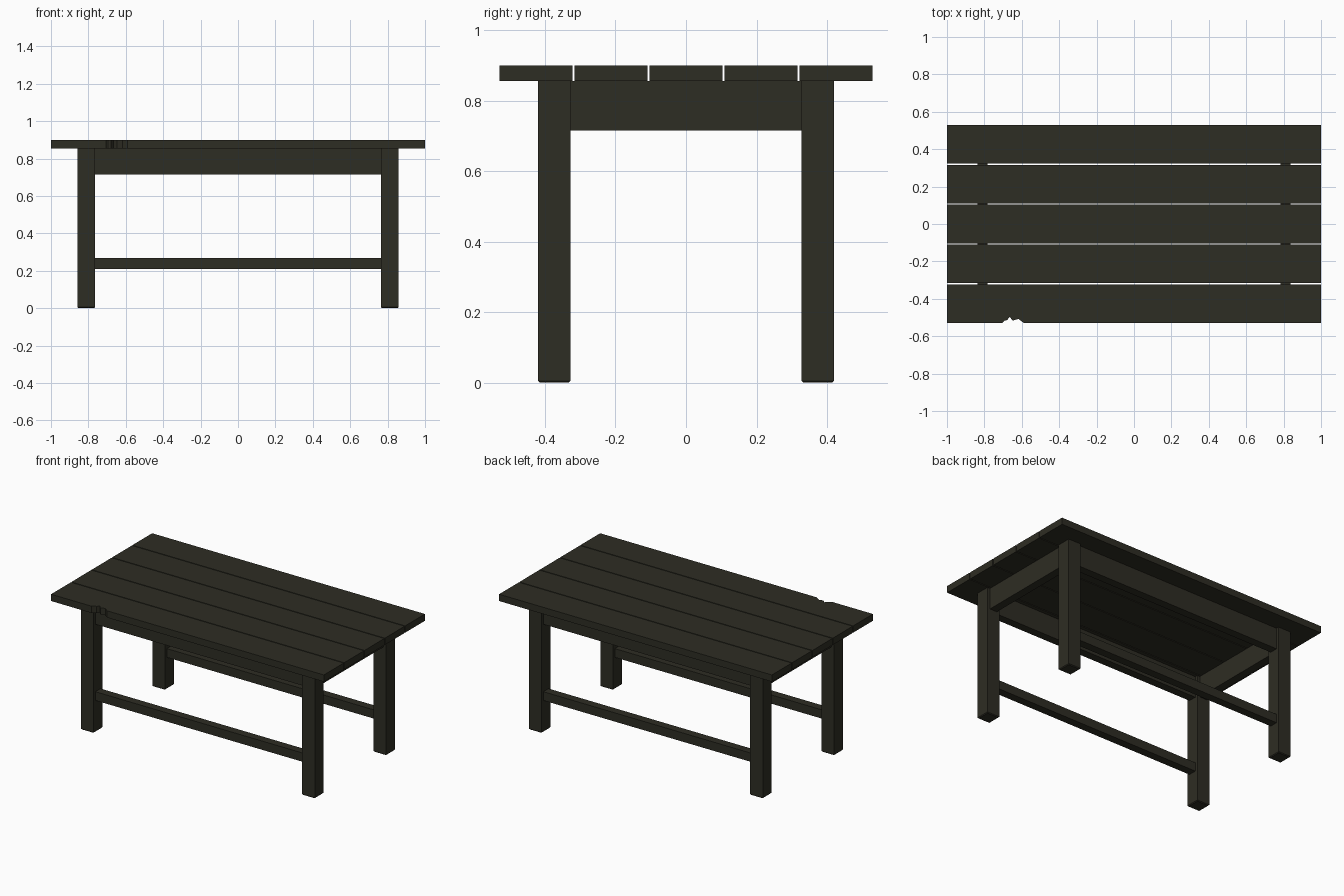
import bpy, bmesh

cube = bpy.data.objects.get("Cube")
if cube:
    bpy.data.objects.remove(cube, do_unlink=True)

# One dark stained wood colour
wood = bpy.data.materials.new("dark_olive_wood")
wood.use_nodes = True
colour = (0.027, 0.026, 0.017, 1)
wood.diffuse_color = colour
bsdf = wood.node_tree.nodes["Principled BSDF"]
bsdf.inputs["Base Color"].default_value = colour
bsdf.inputs["Roughness"].default_value = 0.8


def prism(name, outline, z0, z1, foot_bevel=0):
    """Extrude a counter-clockwise outline from z0 up to z1."""
    bm = bmesh.new()
    base = bm.faces.new([bm.verts.new((x, y, z0)) for x, y in outline])
    top = bmesh.ops.extrude_face_region(bm, geom=[base], use_keep_orig=True)
    moved = [g for g in top["geom"] if isinstance(g, bmesh.types.BMVert)]
    bmesh.ops.translate(bm, verts=moved, vec=(0, 0, z1 - z0))
    bmesh.ops.recalc_face_normals(bm, faces=bm.faces)
    if foot_bevel:
        low = [e for e in bm.edges if all(v.co.z < z0 + 0.001 for v in e.verts)]
        bmesh.ops.bevel(bm, geom=low, offset=foot_bevel, segments=1, affect='EDGES')
    mesh = bpy.data.meshes.new(name)
    bm.to_mesh(mesh)
    bm.free()
    mesh.materials.append(wood)
    obj = bpy.data.objects.new(name, mesh)
    bpy.context.collection.objects.link(obj)
    return obj


def box(name, x0, x1, y0, y1, z0, z1, foot_bevel=0):
    return prism(name, [(x0, y0), (x1, y0), (x1, y1), (x0, y1)], z0, z1, foot_bevel)


TOP, UNDER = 0.90, 0.855
HALF_WIDTH, GAP, COUNT = 0.529, 0.006, 5
plank_width = (2 * HALF_WIDTH - GAP * (COUNT - 1)) / COUNT

# Front plank with a chipped edge
y0 = -HALF_WIDTH
chip = [(-0.705, y0), (-0.69, -0.516), (-0.678, -0.514), (-0.665, -0.497),
        (-0.648, -0.516), (-0.617, -0.508), (-0.59, y0)]
prism("top_plank_front", [(-1, y0)] + chip + [(1, y0), (1, y0 + plank_width),
      (-1, y0 + plank_width)], UNDER, TOP)

# Remaining planks
for i in range(1, COUNT):
    y = y0 + i * (plank_width + GAP)
    box(f"top_plank_{i + 1}", -1, 1, y, y + plank_width, UNDER, TOP)

LEG_X, LEG_Y, LEG = 0.811, 0.374, 0.046
for sx, side in ((-1, "right"), (1, "left")):
    x = sx * LEG_X
    # Legs
    for sy, end in ((-1, "front"), (1, "back")):
        y = sy * LEG_Y
        box(f"leg_{end}_{side}", x - LEG, x + LEG, y - LEG, y + LEG, 0, UNDER, 0.005)
    # End aprons
    inner = LEG_Y - LEG
    box(f"apron_{side}", x - 0.027, x + 0.027, -inner, inner, 0.715, UNDER)

# Long aprons and low stretchers
inner = LEG_X - LEG
for sy, end in ((-1, "front"), (1, "back")):
    y = sy * LEG_Y
    box(f"apron_{end}", -inner, inner, y - 0.027, y + 0.027, 0.715, UNDER)
    box(f"stretcher_{end}", -inner, inner, y - 0.027, y + 0.027, 0.21, 0.268)
